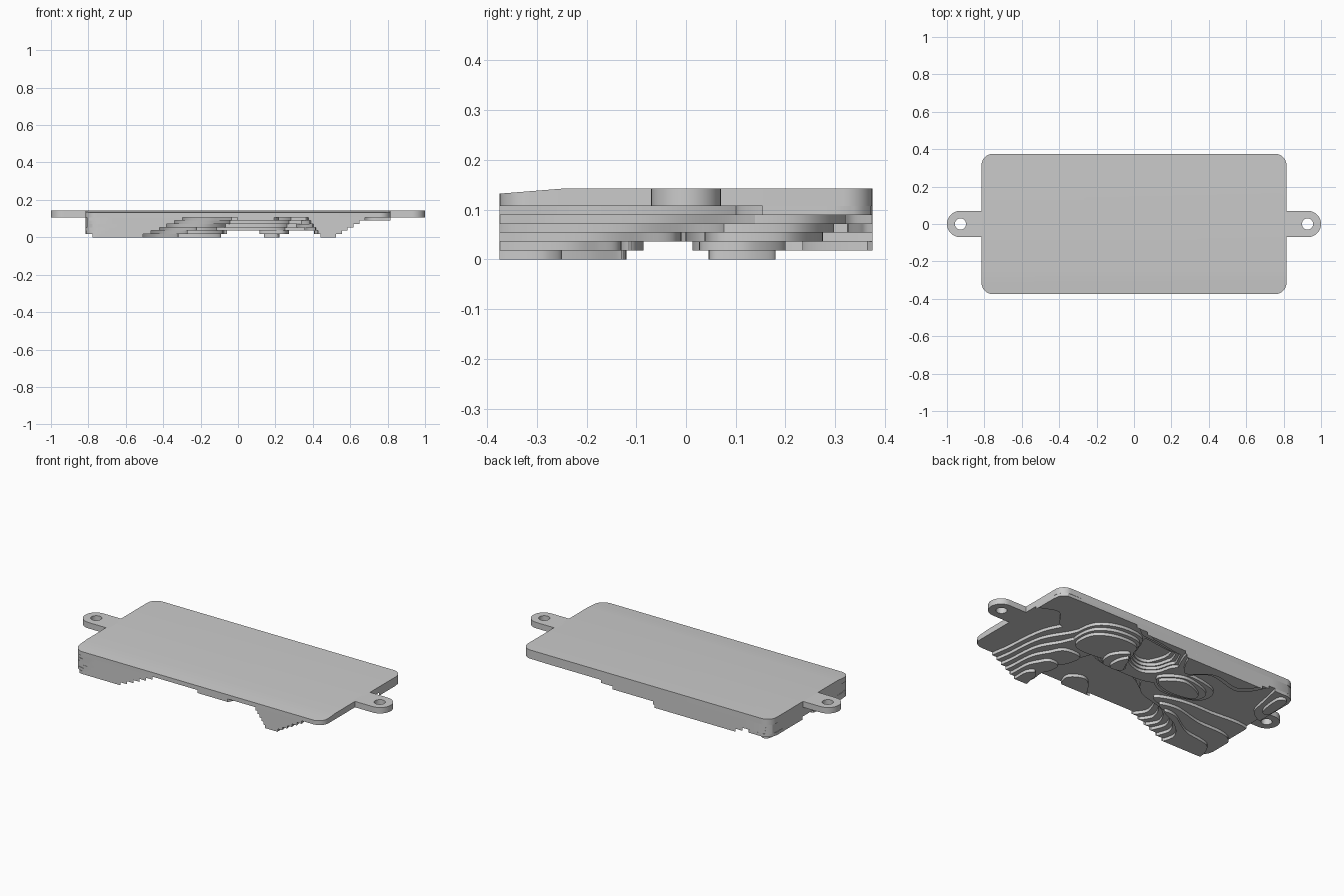
import bpy, bmesh, math
from mathutils import Vector

cube = bpy.data.objects.get("Cube")
if cube:
    bpy.data.objects.remove(cube, do_unlink=True)

HALF_X, HALF_Y, CORNER = 0.815, 0.375, 0.06
FLOOR, TOP, LAYERS = 0.107, 0.142, 6
STEP = FLOOR / LAYERS

grey = bpy.data.materials.new("plain grey")
grey.use_nodes = True
COLOUR = (0.6, 0.6, 0.6, 1)
grey.diffuse_color = COLOUR
grey.node_tree.nodes["Principled BSDF"].inputs["Base Color"].default_value = COLOUR


def finish(name, mesh):
    obj = bpy.data.objects.new(name, mesh)
    bpy.context.collection.objects.link(obj)
    mesh.materials.clear()
    mesh.materials.append(grey)
    bpy.ops.object.select_all(action='DESELECT')
    obj.select_set(True)
    bpy.context.view_layer.objects.active = obj
    bpy.ops.object.shade_smooth_by_angle(angle=math.radians(30))
    return obj


def arc(cx, cy, r, start, end, n):
    return [(cx + r * math.cos(start + (end - start) * i / n),
             cy + r * math.sin(start + (end - start) * i / n)) for i in range(n + 1)]


def add_prism(bm, outline, low, high):
    """Extrude a closed outline between two heights."""
    verts = [bm.verts.new((x, y, low)) for x, y in outline]
    bmesh.ops.remove_doubles(bm, verts=verts, dist=0.0008)
    verts = [v for v in verts if v.is_valid]
    face = bm.faces.new(verts)
    out = bmesh.ops.extrude_face_region(bm, geom=[face], use_keep_orig=True)
    for v in out["geom"]:
        if isinstance(v, bmesh.types.BMVert):
            v.co.z = high


def to_mesh(bm, name):
    bmesh.ops.recalc_face_normals(bm, faces=bm.faces)
    mesh = bpy.data.meshes.new(name)
    bm.to_mesh(mesh)
    bm.free()
    return finish(name, mesh)


def keep_on_plate(p):
    """Hold a point inside the rounded rectangle of the plate."""
    x = max(-HALF_X, min(HALF_X, p.x))
    y = max(-HALF_Y, min(HALF_Y, p.y))
    cx = math.copysign(HALF_X - CORNER, x)
    cy = math.copysign(HALF_Y - CORNER, y)
    if abs(x) > abs(cx) and abs(y) > abs(cy):
        d = Vector((x - cx, y - cy))
        if d.length > CORNER:
            d *= CORNER / d.length
            x, y = cx + d.x, cy + d.y
    return x, y


def smooth_loop(points, cuts=10):
    """Closed Catmull-Rom loop through the points."""
    n, loop = len(points), []
    for i in range(n):
        a, b, c, d = (Vector(points[(i + k) % n]) for k in (-1, 0, 1, 2))
        for j in range(cuts):
            t = j / cuts
            p = (b * 2 + (c - a) * t + (a * 2 - b * 5 + c * 4 - d) * t ** 2
                 + (b * 3 - a - c * 3 + d) * t ** 3) / 2
            loop.append(keep_on_plate(p))
    return loop


def relief(name, base, crest, first, last):
    """Stepped relief whose outline blends from base to crest, layer by layer."""
    bm = bmesh.new()
    for k in range(first, last + 1):
        t = (k - first) / max(1, last - first)
        points = [Vector(a).lerp(Vector(b), t) for a, b in zip(base, crest)]
        low = FLOOR - STEP * (k + 1)
        add_prism(bm, smooth_loop(points), low, low + STEP)
    return to_mesh(bm, name)


# Plate with rounded corners and a gently sloping front strip
outline = []
for i, (sx, sy) in enumerate([(1, 1), (-1, 1), (-1, -1), (1, -1)]):
    a = i * math.pi / 2
    outline += arc(sx * (HALF_X - CORNER), sy * (HALF_Y - CORNER), CORNER, a, a + math.pi / 2, 8)
bm = bmesh.new()
add_prism(bm, outline, FLOOR, TOP)
bmesh.ops.bisect_plane(bm, geom=bm.verts[:] + bm.edges[:] + bm.faces[:],
                       plane_co=(0, -0.25, 0), plane_no=(0, 1, 0))
for v in bm.verts:
    if v.co.z > FLOOR + 0.01 and v.co.y < -0.25:
        v.co.z += (v.co.y + 0.25) * 0.08
to_mesh(bm, "plate")

# Mounting tabs with screw holes
for side, name in ((1, "left_tab"), (-1, "right_tab")):
    curve = bpy.data.curves.new(name, 'CURVE')
    curve.dimensions, curve.fill_mode = '2D', 'BOTH'
    curve.extrude = (TOP - FLOOR) / 2
    rim = [(0.8, -0.07)] + arc(0.93, 0, 0.07, -math.pi / 2, math.pi / 2, 24) + [(0.8, 0.07)]
    hole = arc(0.928, 0, 0.03, 0, math.tau, 24)[:-1]
    for loop in (rim, hole):
        spline = curve.splines.new('POLY')
        spline.points.add(len(loop) - 1)
        spline.use_cyclic_u = True
        for point, (x, y) in zip(spline.points, loop):
            point.co = (side * x, y, 0, 1)
    helper = bpy.data.objects.new(name + "_curve", curve)
    bpy.context.collection.objects.link(helper)
    graph = bpy.context.evaluated_depsgraph_get()
    mesh = bpy.data.meshes.new_from_object(helper.evaluated_get(graph))
    bpy.data.objects.remove(helper, do_unlink=True)
    finish(name, mesh).location.z = (TOP + FLOOR) / 2

# Low shelves next to the floor
shelf = [(0.95, 0.5), (0.95, 0.18), (0.82, 0.175), (0.7, 0.21), (0.58, 0.1),
         (0.4, 0.25), (0.2, 0.3), (-0.2, 0.3), (-0.2, 0.5)]
relief("back_shelf", shelf, shelf, 0, 0)
shelf = [(0, -0.45), (0.14, -0.45), (0.22, -0.31), (0.14, -0.25), (0.06, -0.31)]
relief("front_shelf", shelf, shelf, 0, 0)

# Broad high ground on the right-hand half
relief("highland",
       [(-1, -0.5), (-0.34, -0.45), (-0.35, -0.3), (-0.29, -0.18), (-0.12, -0.11), (0.02, 0),
        (-0.05, 0.2), (-0.06, 0.5), (-1, 0.5)],
       [(-1, -0.5), (-0.42, -0.45), (-0.43, -0.3), (-0.35, -0.19), (-0.15, -0.12), (-0.06, 0.02),
        (-0.1, 0.2), (-0.08, 0.5), (-1, 0.5)], 0, 2)
relief("front_block",
       [(-0.92, -0.45), (-0.45, -0.45), (-0.46, -0.28), (-0.38, -0.17), (-0.22, -0.1),
        (-0.35, -0.04), (-0.55, -0.03), (-0.86, -0.06)],
       [(-0.76, -0.45), (-0.52, -0.45), (-0.53, -0.3), (-0.45, -0.2), (-0.32, -0.13),
        (-0.4, -0.13), (-0.55, -0.22), (-0.74, -0.27)], 3, 5)
relief("back_block",
       [(-0.6, 0.5), (-0.54, 0.25), (-0.3, 0.28), (-0.15, 0.18), (-0.07, 0.5)],
       [(-0.56, 0.5), (-0.5, 0.3), (-0.3, 0.32), (-0.15, 0.24), (-0.08, 0.5)], 3, 4)
relief("corner_block",
       [(-0.86, 0.45), (-0.86, 0.1), (-0.74, 0.12), (-0.7, 0.25), (-0.68, 0.45)],
       [(-0.78, 0.34), (-0.79, 0.19), (-0.75, 0.18), (-0.73, 0.25), (-0.73, 0.34)], 3, 4)
relief("inner_knoll",
       [(-0.42, 0.03), (-0.2, -0.02), (-0.07, 0.1), (-0.2, 0.2), (-0.42, 0.16)],
       [(-0.34, 0.07), (-0.2, 0.05), (-0.09, 0.1), (-0.2, 0.18), (-0.34, 0.13)], 3, 5)

# Curved rim around the round hollow, with its peak
relief("hollow_rim",
       [(0.34, 0.12), (0.26, -0.03), (0.08, -0.07), (-0.12, -0.03), (-0.2, 0.15),
        (-0.12, 0.27), (-0.07, 0.22), (-0.04, 0.13), (0.03, 0.09), (0.11, 0.13),
        (0.15, 0.24), (0.28, 0.28)],
       [(0.28, 0.13), (0.23, 0.03), (0.08, 0), (-0.1, 0.02), (-0.17, 0.13),
        (-0.13, 0.23), (-0.09, 0.21), (-0.06, 0.12), (0.02, 0.07), (0.13, 0.11),
        (0.17, 0.2), (0.25, 0.22)], 0, 3)
relief("rim_peak",
       [(0.12, 0.05), (0.24, 0.03), (0.27, 0.12), (0.2, 0.2), (0.15, 0.12)],
       [(0.14, 0.06), (0.21, 0.05), (0.22, 0.12), (0.19, 0.18), (0.16, 0.12)], 4, 5)
relief("back_ridge",
       [(0.34, 0.45), (0.3, 0.32), (0.15, 0.29), (-0.1, 0.28), (-0.12, 0.45)],
       [(0.2, 0.45), (0.18, 0.37), (0.1, 0.35), (-0.08, 0.33), (-0.1, 0.45)], 0, 2)

# Saddle joining the rim to the long ridge
relief("saddle",
       [(0.17, 0.3), (0.18, 0.06), (0.34, -0.02), (0.5, 0.03), (0.5, 0.25), (0.36, 0.34)],
       [(0.19, 0.25), (0.19, 0.09), (0.32, 0.04), (0.46, 0.06), (0.46, 0.2), (0.34, 0.27)], 0, 3)

# Long ridge on the left-hand half, rising to the front edge
relief("long_ridge",
       [(0.41, -0.45), (0.66, -0.45), (0.66, -0.25), (0.63, 0), (0.53, 0.18),
        (0.44, 0.33), (0.2, 0.34), (0.25, 0.15), (0.36, 0), (0.37, -0.25)],
       [(0.46, -0.45), (0.52, -0.45), (0.52, -0.36), (0.52, -0.3), (0.51, -0.27),
        (0.49, -0.25), (0.47, -0.26), (0.45, -0.29), (0.45, -0.32), (0.44, -0.37)], 0, 5)
